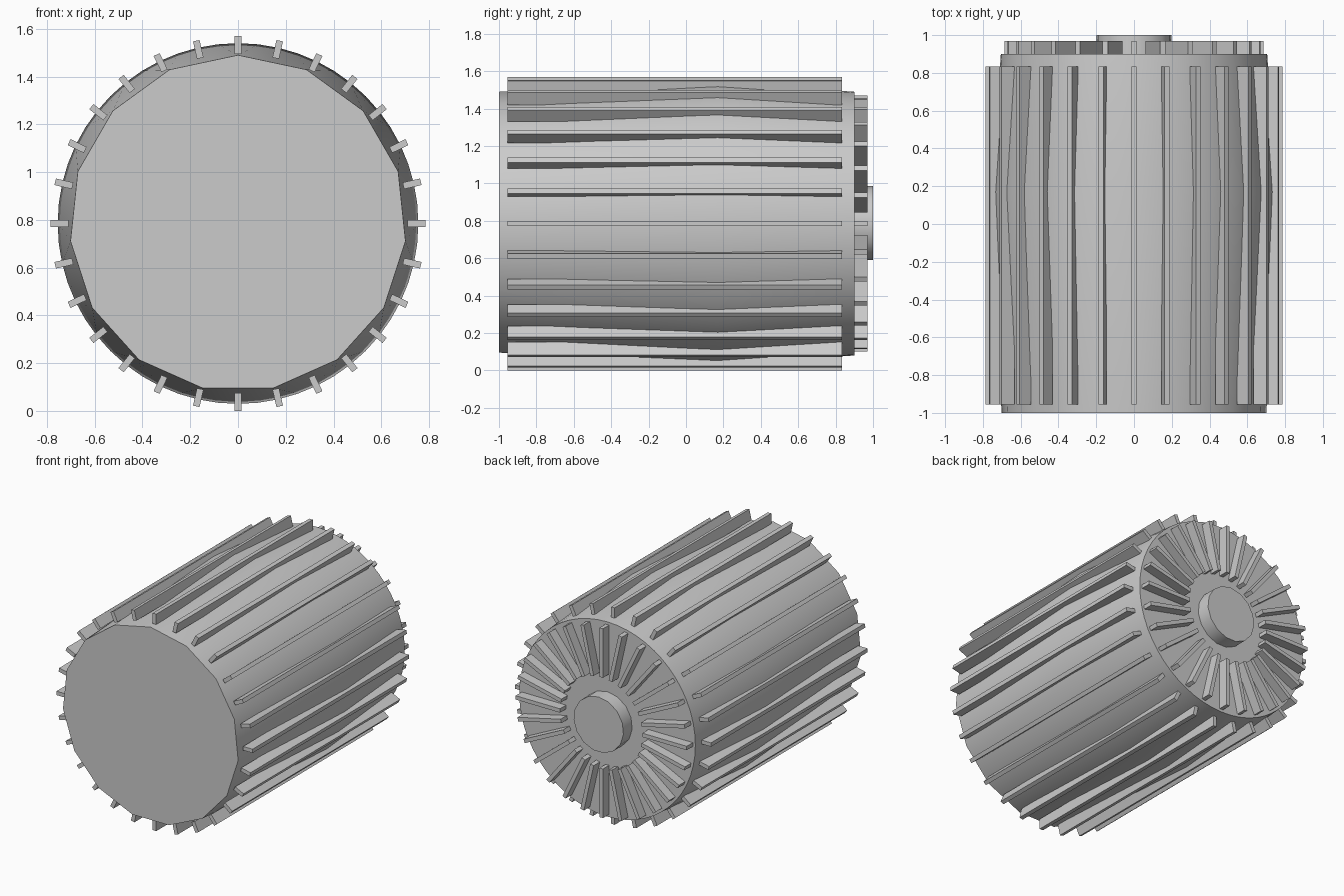
import bpy, bmesh, math
from mathutils import Matrix, Vector

cube = bpy.data.objects.get("Cube")
if cube:
    bpy.data.objects.remove(cube, do_unlink=True)

CZ = 0.785      # height of the drum axis
FINS = 28

grey = bpy.data.materials.new("light_grey")
grey.use_nodes = True
grey.diffuse_color = (0.6, 0.6, 0.6, 1)
grey.node_tree.nodes["Principled BSDF"].inputs["Base Color"].default_value = (0.6, 0.6, 0.6, 1)


def ring(radius, y, sides):
    """Points of a polygon around the y axis, first one at the top."""
    steps = [math.tau * i / sides for i in range(sides)]
    return [Vector((radius * math.sin(a), y, radius * math.cos(a))) for a in steps]


def finish(name, bm, smooth=False):
    bmesh.ops.recalc_face_normals(bm, faces=bm.faces)
    mesh = bpy.data.meshes.new(name)
    bm.to_mesh(mesh)
    bm.free()
    mesh.materials.append(grey)
    obj = bpy.data.objects.new(name, mesh)
    obj.location.z = CZ
    bpy.context.collection.objects.link(obj)
    if smooth:
        bpy.ops.object.select_all(action='DESELECT')
        obj.select_set(True)
        bpy.context.view_layer.objects.active = obj
        bpy.ops.object.shade_smooth_by_angle(angle=math.radians(35))
    return obj


def hull(name, rings):
    """Convex solid spanned by several rings."""
    bm = bmesh.new()
    for points in rings:
        for p in points:
            bm.verts.new(p)
    bmesh.ops.convex_hull(bm, input=bm.verts[:])
    bmesh.ops.dissolve_limit(bm, angle_limit=0.01, verts=bm.verts[:], edges=bm.edges[:])
    return finish(name, bm, True)


def fins(name, inner, outer, y0, y1, width):
    """Boxes standing radially around the y axis."""
    bm = bmesh.new()
    size = Matrix.Diagonal((width, y1 - y0, outer - inner, 1))
    place = Matrix.Translation((0, (y0 + y1) / 2, (inner + outer) / 2))
    for i in range(FINS):
        turn = Matrix.Rotation(math.tau * i / FINS, 4, 'Y')
        bmesh.ops.create_cube(bm, size=1, matrix=turn @ place @ size)
    return finish(name, bm)


# Bulging drum with a coarse front end
hull("drum", [ring(0.705, -1, 15), ring(0.755, 0.17, 56), ring(0.705, 0.9, 56)])

# Long cooling fins around the drum
fins("side_fins", 0.71, 0.785, -0.955, 0.835, 0.028)

# Radial fins and hub on the back end
fins("back_fins", 0.33, 0.685, 0.89, 0.97, 0.028)
hull("back_hub", [ring(0.2, 0.89, 15), ring(0.2, 1, 15)])
